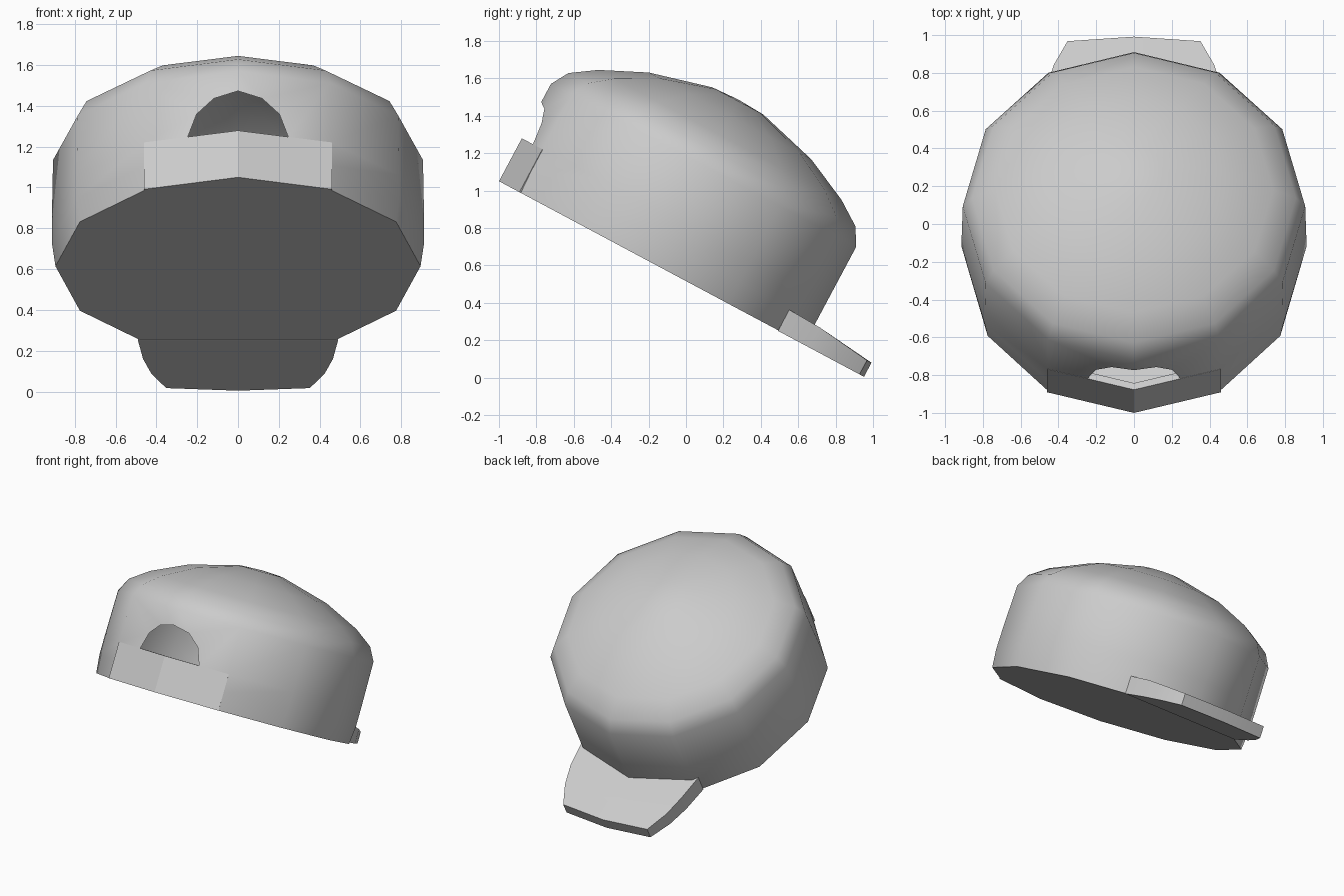
import bpy, bmesh, math
from mathutils import Vector

if "Cube" in bpy.data.objects:
    bpy.data.objects.remove(bpy.data.objects["Cube"])

N = 12
R = 0.925
TILT = -math.radians(28.1)
ORIGIN = (0, -0.184, 0.614)

grey = bpy.data.materials.new("plain_grey")
grey.diffuse_color = (0.6, 0.6, 0.6, 1)
grey.use_nodes = True
grey.node_tree.nodes["Principled BSDF"].inputs["Base Color"].default_value = grey.diffuse_color


def make(name, verts, faces, angle=None):
    """Build a tilted mesh part; smooth below the given angle if any."""
    mesh = bpy.data.meshes.new(name)
    mesh.from_pydata(verts, [], faces)
    bm = bmesh.new()
    bm.from_mesh(mesh)
    bmesh.ops.remove_doubles(bm, verts=bm.verts, dist=0.0005)
    bmesh.ops.recalc_face_normals(bm, faces=bm.faces)
    bm.to_mesh(mesh)
    bm.free()
    mesh.materials.append(grey)
    ob = bpy.data.objects.new(name, mesh)
    bpy.context.collection.objects.link(ob)
    ob.location = ORIGIN
    ob.rotation_euler = (TILT, 0, 0)
    if angle:
        bpy.ops.object.select_all(action='DESELECT')
        ob.select_set(True)
        bpy.context.view_layer.objects.active = ob
        bpy.ops.object.shade_smooth_by_angle(angle=math.radians(angle))
    return ob


def ring_point(i, r, sx, w):
    a = 2 * math.pi * i / N          # i = 0 is the front centre
    return Vector((r * sx * math.sin(a), -r * math.cos(a), w))


# Crown: stacked twelve-sided rings (radius, x scale, height)
rings = [(R, 0.967, 0), (R, 0.986, 0.13), (R, 0.986, 0.26), (R, 0.98, 0.59),
         (0.87, 0.985, 0.685), (0.737, 1, 0.775), (0.492, 1, 0.89),
         (0.155, 1, 0.98)]
verts, faces = [], []


def add(*pts):
    faces.append(list(range(len(verts), len(verts) + len(pts))))
    verts.extend(pts)


for k in range(len(rings) - 1):
    for i in range(N):
        if k < 3 and i in (0, N - 1):
            continue                 # strap and opening go here
        lo, hi = rings[k], rings[k + 1]
        add(ring_point(i, *lo), ring_point(i + 1, *lo),
            ring_point(i + 1, *hi), ring_point(i, *hi))
for i in range(N):
    add(ring_point(i, *rings[-1]), ring_point(i + 1, *rings[-1]),
        Vector((0, 0, 0.988)))

# Arched opening: wall panels around it on both front sectors
arch = [(0, 0.48), (0.26, 0.455), (0.445, 0.38), (0.54, 0.26)]
for s in (1, -1):
    def wall(t, w):
        a, b = ring_point(0, R, 0.986, w), ring_point(s, R, 0.986, w)
        return a.lerp(b, t)
    a = [wall(*p) for p in arch]
    top0, top1 = ring_point(0, *rings[3]), ring_point(s, *rings[3])
    corner = ring_point(s, *rings[2])
    for f in ((top0, a[0], a[1]), (top0, a[1], top1), (top1, a[1], a[2]),
              (top1, a[2], a[3], corner)):
        add(*(f if s == 1 else f[::-1]))
make("crown", verts, faces, 55)

# Flat closed underside
make("underside", [ring_point(i, *rings[0]) for i in range(N)],
     [list(range(N))])

# Strap below the opening: two flat facets with thickness
outer = [ring_point(i, R, 0.995, 0) for i in (-1, 0, 1)]
inner = [ring_point(i, R - 0.04, 0.995, 0) for i in (-1, 0, 1)]
loop = outer + inner[::-1]
up = Vector((0, 0, 0.26))
n = len(loop)
make("strap", loop + [p + up for p in loop],
     [(i, (i + 1) % n, (i + 1) % n + n, i + n) for i in range(n)]
     + [(0, 1, 4, 5), (1, 2, 3, 4), (6, 7, 10, 11), (7, 8, 9, 10)])

# Brim: cross rows of (half width, side depth, centre depth, height)
rows = [(0.49, 0.768, 0.768, 0.125), (0.465, 0.96, 0.96, 0.118),
        (0.425, 1.11, 1.125, 0.1), (0.352, 1.262, 1.289, 0.082)]
bv, bf = [], []
for half, side, mid, h in rows:
    for x, y in ((-half, side), (0, mid), (half, side)):
        bv += [(x, y, -0.003), (x, y, h)]
for r in range(3):
    for c in range(2):
        i = r * 6 + c * 2
        bf += [(i, i + 2, i + 8, i + 6), (i + 1, i + 3, i + 9, i + 7)]
    for c in (0, 4):
        i = r * 6 + c
        bf.append((i, i + 1, i + 7, i + 6))
for r in (0, 18):
    bf += [(r, r + 2, r + 3, r + 1), (r + 2, r + 4, r + 5, r + 3)]
make("brim", bv, bf, 40)
